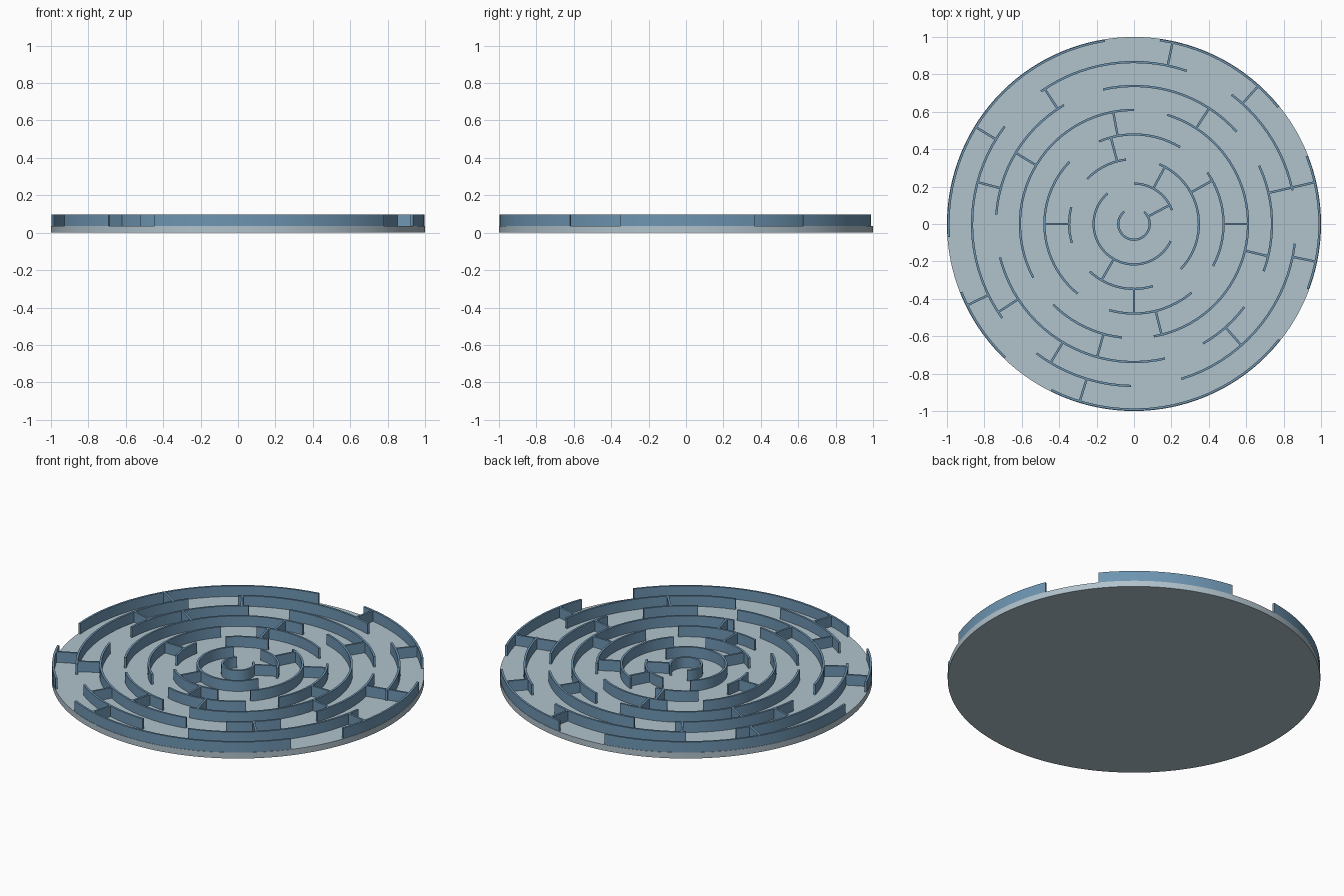
import bpy, bmesh
from math import radians, cos, sin, ceil

cube = bpy.data.objects.get("Cube")
if cube:
    bpy.data.objects.remove(cube, do_unlink=True)

FLOOR, TOP, THICK = 0.035, 0.097, 0.012
RADII = [0.084, 0.216, 0.347, 0.479, 0.61, 0.738, 0.866, 0.992]

# Wall arcs of each ring, as start and end angles in degrees
ARCS = [
    [(128, 410)],
    [(20, 90), (131, 335)],
    [(-44, 67), (97, 136), (165, 197), (227, 287)],
    [(-28, 35), (59, 113), (136, 231), (254, 310)],
    [(-80, 73), (90, 208), (225, 264)],
    [(-20, 25), (42, 103), (120.5, 176), (194, 283), (300, 323)],
    [(-73, -7), (12, 53), (71, 125), (143, 215.5), (233, 269)],
    [(-20.5, 21.5), (39, 82), (99, 184), (201.5, 226), (243.5, 321.5)],
]
# Straight walls from each ring out to the next, as angles in degrees
SPOKES = [
    [28],
    [61.5, 240],
    [29, 105, 180, 270],
    [0, 100.5, 284],
    [-13.5, 57, 149, 254.5],
    [13, 123.5, 165, 213, 239, 311.5],
    [-11.7, 13, 48, 78, 148.5, 206, 253],
]


def material(name, rgb):
    mat = bpy.data.materials.new(name)
    mat.use_nodes = True
    colour = (*rgb, 1)
    mat.diffuse_color = colour
    mat.node_tree.nodes["Principled BSDF"].inputs["Base Color"].default_value = colour
    return mat


def finish(name, bm, mat):
    bmesh.ops.recalc_face_normals(bm, faces=bm.faces)
    mesh = bpy.data.meshes.new(name)
    bm.to_mesh(mesh)
    bm.free()
    mesh.materials.append(mat)
    obj = bpy.data.objects.new(name, mesh)
    bpy.context.collection.objects.link(obj)
    bpy.ops.object.select_all(action='DESELECT')
    obj.select_set(True)
    bpy.context.view_layer.objects.active = obj
    bpy.ops.object.shade_smooth_by_angle(angle=radians(30))
    return obj


def add_arc(bm, radius, start, end):
    """Sweep a rectangular wall section around the centre."""
    steps = max(2, ceil((end - start) / 4))
    section = [(radius + s * THICK / 2, z)
               for s, z in ((-1, FLOOR), (1, FLOOR), (1, TOP), (-1, TOP))]
    loops = []
    for i in range(steps + 1):
        a = radians(start + (end - start) * i / steps)
        loops.append([bm.verts.new((r * cos(a), r * sin(a), z)) for r, z in section])
    for p, q in zip(loops, loops[1:]):
        for k in range(4):
            n = (k + 1) % 4
            bm.faces.new((p[k], p[n], q[n], q[k]))
    bm.faces.new(loops[0])
    bm.faces.new(loops[-1])


def add_spoke(bm, inner, outer, angle):
    """Add a straight radial wall between two rings."""
    a = radians(angle)
    c, s, h = cos(a), sin(a), THICK / 2
    corners = [(inner, -h), (outer, -h), (outer, h), (inner, h)]
    low, high = [[bm.verts.new((r * c - t * s, r * s + t * c, z)) for r, t in corners]
                 for z in (FLOOR, TOP)]
    bm.faces.new(low)
    bm.faces.new(high)
    for k in range(4):
        n = (k + 1) % 4
        bm.faces.new((low[k], low[n], high[n], high[k]))


base_grey = material("pale blue grey", (0.44, 0.54, 0.60))
wall_blue = material("steel blue", (0.155, 0.30, 0.445))

# Round base plate
bm = bmesh.new()
bmesh.ops.create_cone(bm, cap_ends=True, segments=128, radius1=1, radius2=1, depth=FLOOR)
bmesh.ops.translate(bm, verts=bm.verts, vec=(0, 0, FLOOR / 2))
finish("base_plate", bm, base_grey)

# Curved walls, one object for each ring
for i, (radius, arcs) in enumerate(zip(RADII, ARCS)):
    bm = bmesh.new()
    for start, end in arcs:
        add_arc(bm, radius, start, end)
    finish(f"ring_wall_{i + 1}", bm, wall_blue)

# Radial walls joining neighbouring rings
for i, angles in enumerate(SPOKES):
    bm = bmesh.new()
    for angle in angles:
        add_spoke(bm, RADII[i], RADII[i + 1], angle)
    finish(f"radial_walls_{i + 1}", bm, wall_blue)
